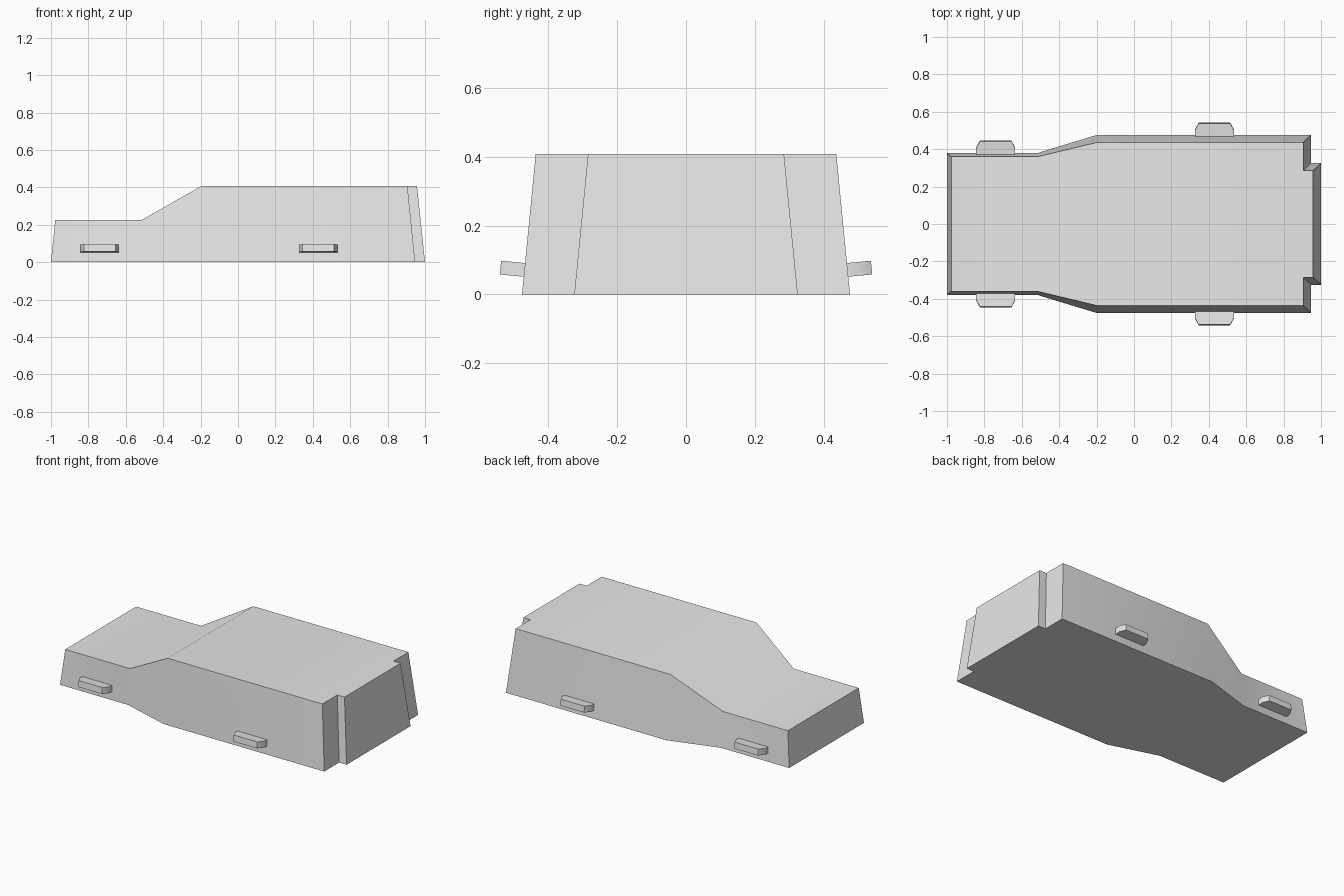
import bpy
import bmesh
from math import radians, sin, cos
from mathutils import Vector

if "Cube" in bpy.data.objects:
    bpy.data.objects.remove(bpy.data.objects["Cube"], do_unlink=True)

grey = bpy.data.materials.new("plain grey")
grey.use_nodes = True
grey.diffuse_color = (0.8, 0.8, 0.8, 1)
grey.node_tree.nodes["Principled BSDF"].inputs["Base Color"].default_value = (0.8, 0.8, 0.8, 1)


def finish(bm, name):
    """Turn a bmesh into a grey object with sharp edges kept."""
    bmesh.ops.recalc_face_normals(bm, faces=bm.faces)
    mesh = bpy.data.meshes.new(name)
    bm.to_mesh(mesh)
    bm.free()
    mesh.materials.append(grey)
    obj = bpy.data.objects.new(name, mesh)
    bpy.context.collection.objects.link(obj)
    bpy.ops.object.select_all(action='DESELECT')
    obj.select_set(True)
    bpy.context.view_layer.objects.active = obj
    bpy.ops.object.shade_smooth_by_angle(angle=radians(32))
    return obj


# Body shell: half outlines of the floor (x, y) and of the top (x, y, z)
floor = [(-1, 0.38), (-0.515, 0.38), (-0.195, 0.477),
         (0.947, 0.477), (0.947, 0.325), (1, 0.325)]
top = [(-0.977, 0.36, 0.226), (-0.515, 0.36, 0.226), (-0.195, 0.437, 0.408),
       (0.906, 0.437, 0.408), (0.906, 0.285, 0.408), (0.957, 0.285, 0.408)]

bm = bmesh.new()
low = {s: [bm.verts.new((x, s * y, 0)) for x, y in floor] for s in (1, -1)}
high = {s: [bm.verts.new((x, s * y, z)) for x, y, z in top] for s in (1, -1)}

# Side walls, including the rear corner notches
for s in (1, -1):
    for i in range(len(floor) - 1):
        bm.faces.new((low[s][i], low[s][i + 1], high[s][i + 1], high[s][i]))
# Nose and tail walls
for i in (0, -1):
    bm.faces.new((low[1][i], low[-1][i], high[-1][i], high[1][i]))
# Hood, slope, roof and floor
for i in (0, 1):
    bm.faces.new((high[1][i], high[1][i + 1], high[-1][i + 1], high[-1][i]))
bm.faces.new(high[1][2:] + high[-1][:1:-1])
bm.faces.new(low[1] + low[-1][::-1])
finish(bm, "body_shell")

# Side tabs: chamfered plates standing square to the leaning walls
tab_outline = [(-0.105, -0.01), (0.105, -0.01), (0.105, 0.032),
               (0.084, 0.07), (-0.084, 0.07), (-0.105, 0.032)]
TILT = radians(5.5)


def add_tab(name, x, wall_y, side):
    out = Vector((0, side * cos(TILT), sin(TILT)))
    up = Vector((0, -side * sin(TILT), cos(TILT)))
    base = Vector((x, side * wall_y, 0.071)) - up * 0.02
    bm = bmesh.new()
    face = bm.faces.new([bm.verts.new(base + Vector((u, 0, 0)) + out * v)
                         for u, v in tab_outline])
    ext = bmesh.ops.extrude_face_region(bm, geom=[face])
    bmesh.ops.translate(bm, vec=up * 0.04,
                        verts=[g for g in ext["geom"] if isinstance(g, bmesh.types.BMVert)])
    finish(bm, name)


for side, label in ((-1, "front"), (1, "back")):
    add_tab(label + "_hood_tab", -0.74, 0.374, side)
    add_tab(label + "_cabin_tab", 0.43, 0.47, side)
